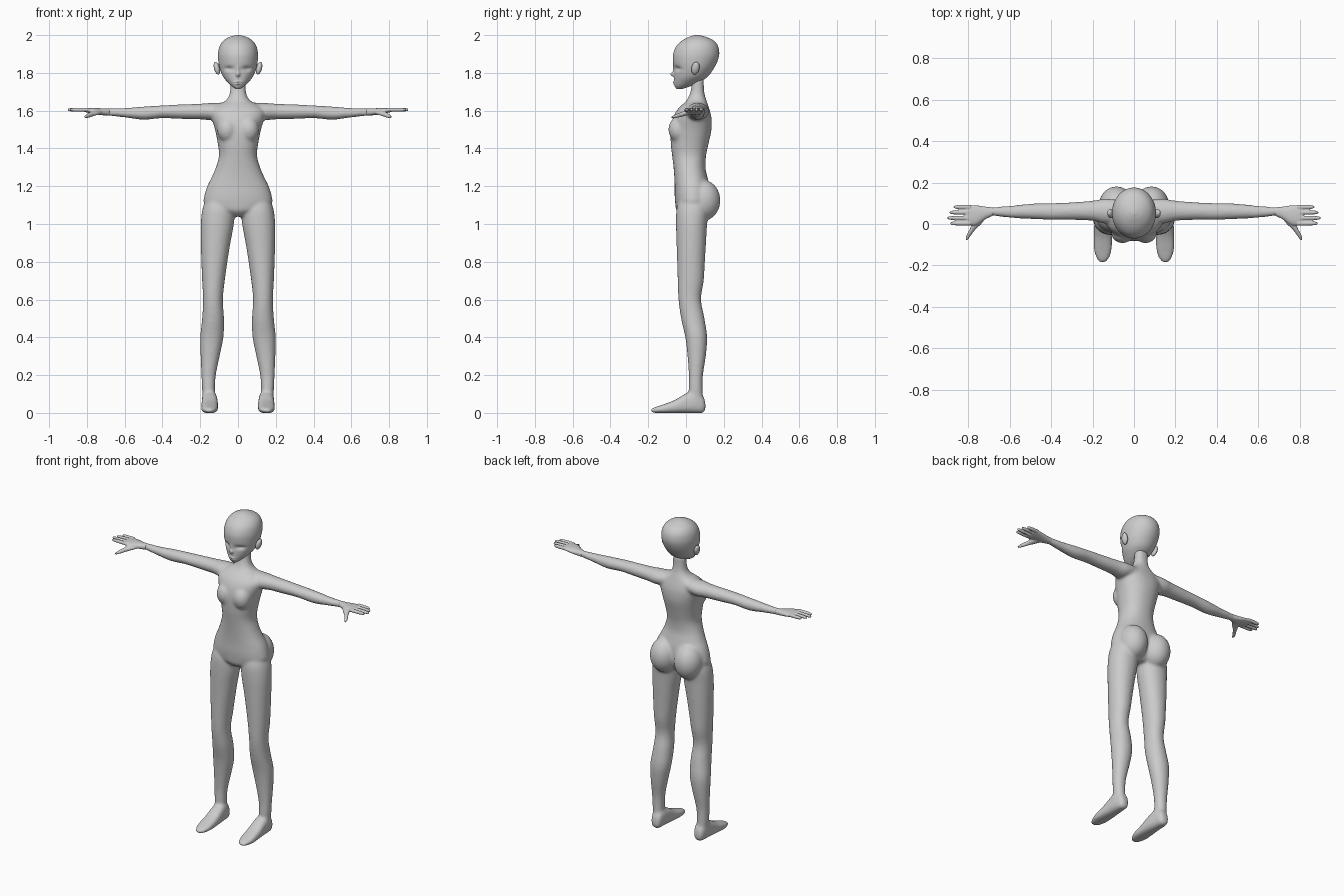
import bpy, bmesh, math
from mathutils import Matrix, Vector

ORDER = {'x': (0, 1, 2), 'y': (1, 0, 2), 'z': (2, 0, 1)}


def spline(rows, steps):
    """Smooth interpolation through cross-section rows."""
    out = []
    for i in range(len(rows) - 1):
        p0, p1 = rows[max(i - 1, 0)], rows[i]
        p2, p3 = rows[i + 1], rows[min(i + 2, len(rows) - 1)]
        for k in range(steps):
            t = k / steps
            out.append([0.5 * (2 * b + (c - a) * t + (2 * a - 5 * b + 4 * c - d) * t * t
                               + (3 * b - a - 3 * c + d) * t ** 3)
                        for a, b, c, d in zip(p0, p1, p2, p3)])
    return out + [list(rows[-1])]


def loft(bm, axis, rows, side=1, power=1.0, segs=32, steps=5):
    """Rows are (position, a_min, a_max, b_min, b_max) along the axis."""
    rings = []
    for t, a0, a1, b0, b1 in spline(rows, steps):
        ring = []
        for k in range(segs):
            w = 2 * math.pi * k / segs
            c, s = math.cos(w), math.sin(w)
            c = math.copysign(abs(c) ** power, c)
            s = math.copysign(abs(s) ** power, s)
            co = [0, 0, 0]
            for i, v in zip(ORDER[axis], (t, (a0 + a1) / 2 + c * (a1 - a0) / 2,
                                          (b0 + b1) / 2 + s * (b1 - b0) / 2)):
                co[i] = v
            co[0] *= side
            ring.append(bm.verts.new(co))
        rings.append(ring)
    for r, q in zip(rings, rings[1:]):
        for k in range(segs):
            n = (k + 1) % segs
            bm.faces.new((r[k], r[n], q[n], q[k]))
    bm.faces.new(rings[0])
    bm.faces.new(rings[-1])


def ellipsoid(bm, center, radii, rot=None):
    m = Matrix.Translation(center) @ (rot or Matrix()) @ Matrix.Diagonal((*radii, 1))
    bmesh.ops.create_uvsphere(bm, u_segments=32, v_segments=20, radius=1, matrix=m)


def finish(bm, name, voxel=None, smooth=0):
    bmesh.ops.recalc_face_normals(bm, faces=bm.faces)
    for f in bm.faces:
        f.smooth = True
    me = bpy.data.meshes.new(name)
    bm.to_mesh(me)
    bm.free()
    ob = bpy.data.objects.new(name, me)
    bpy.context.collection.objects.link(ob)
    if voxel:
        r = ob.modifiers.new("blend", 'REMESH')
        r.mode, r.voxel_size, r.use_smooth_shade = 'VOXEL', voxel, True
        s = ob.modifiers.new("soften", 'SMOOTH')
        s.factor, s.iterations = 0.5, smooth
    return ob


# Body: torso with neck, then mirrored limbs
bm = bmesh.new()
torso = [(1.04, .04, -.02, .08), (1.07, .12, -.05, .11), (1.11, .178, -.057, .125),
         (1.15, .178, -.06, .128), (1.2, .163, -.06, .125), (1.25, .138, -.062, .113),
         (1.3, .117, -.066, .103), (1.36, .101, -.073, .106), (1.42, .106, -.08, .118),
         (1.5, .122, -.082, .135), (1.56, .14, -.07, .135), (1.6, .143, -.05, .126),
         (1.63, .11, -.022, .116), (1.65, .07, 0, .11), (1.68, .047, .017, .1),
         (1.72, .041, .028, .095), (1.77, .041, .03, .095)]
loft(bm, 'z', [(z, -w, w, f, b) for z, w, f, b in torso], power=.9, segs=48)
for s in (-1, 1):
    # Legs
    loft(bm, 'z', [(.04, .12, .185, .02, .09), (.12, .122, .19, .014, .088),
                   (.2, .117, .194, .015, .09), (.3, .097, .198, .008, .105),
                   (.4, .077, .2, -.004, .112), (.5, .074, .19, -.026, .098),
                   (.6, .08, .185, -.04, .08), (.7, .07, .19, -.044, .094),
                   (.8, .056, .194, -.047, .1), (.9, .04, .197, -.05, .106),
                   (1.0, .022, .197, -.053, .112), (1.08, .02, .188, -.05, .12),
                   (1.14, .05, .165, -.03, .1)], s, .95)
    # Feet
    loft(bm, 'y', [(.103, .135, .168, .02, .05), (.09, .12, .18, 0, .09),
                   (.05, .112, .19, -.001, .12), (0, .107, .192, -.001, .103),
                   (-.06, .105, .195, -.001, .068), (-.12, .107, .195, -.001, .045),
                   (-.165, .12, .182, 0, .03), (-.187, .138, .166, .003, .02)], s, .75)
    # Arms
    loft(bm, 'x', [(.06, .01, .115, 1.565, 1.643), (.14, .002, .122, 1.55, 1.641),
                   (.2, .015, .113, 1.554, 1.637), (.3, .02, .105, 1.556, 1.633),
                   (.4, .02, .101, 1.56, 1.628), (.5, .024, .098, 1.552, 1.622),
                   (.6, .03, .088, 1.564, 1.614), (.7, .042, .08, 1.575, 1.611),
                   (.715, .045, .078, 1.577, 1.609)], s)
    # Buttocks and chest
    ellipsoid(bm, (s * .085, .09, 1.125), (.085, .092, .108))
    ellipsoid(bm, (s * .056, -.04, 1.5), (.055, .053, .068))
finish(bm, "body", .007, 14)

# Hands: palm, four fingers and thumb
for s, name in ((-1, "hand_right"), (1, "hand_left")):
    bm = bmesh.new()
    loft(bm, 'x', [(.68, .041, .08, 1.575, 1.61), (.72, .022, .084, 1.576, 1.612),
                   (.76, -.004, .09, 1.582, 1.615), (.8, -.006, .091, 1.59, 1.615),
                   (.817, 0, .087, 1.596, 1.611)], s, .9)
    for y, tip in ((.082, .872), (.056, .892), (.029, .902), (.003, .888)):
        loft(bm, 'x', [(x, y - r, y + r, 1.605 - r, 1.605 + r) for x, r in
                       ((.79, .0105), (.84, .0105), (tip - .012, .0085), (tip, .004))],
             s, 1, 16)
    loft(bm, 'y', [(.03, .715, .765, 1.58, 1.605), (0, .738, .783, 1.574, 1.6),
                   (-.025, .765, .794, 1.567, 1.592), (-.055, .788, .81, 1.561, 1.58),
                   (-.077, .803, .814, 1.561, 1.57)], s, 1, 16)
    finish(bm, name, .0035, 3)

# Head: skull loft, then soft bumps for the face
bm = bmesh.new()
skull = [(1.715, .012, -.05, -.02), (1.73, .034, -.06, .025), (1.75, .055, -.063, .07),
         (1.78, .079, -.063, .115), (1.82, .096, -.063, .145), (1.86, .104, -.069, .166),
         (1.9, .106, -.068, .176), (1.94, .098, -.052, .17), (1.97, .078, -.022, .148),
         (1.99, .046, .015, .108), (2.0, .01, .045, .07)]
loft(bm, 'z', [(z, -w, w, f, b) for z, w, f, b in skull], segs=96, steps=8)
bumps = [(0, 1.792, .009, .011, -.02), (0, 1.82, .008, .02, -.007),   # nose
         (0, 1.752, .02, .004, -.006), (0, 1.741, .016, .004, -.006),  # lips
         (.048, 1.822, .022, .012, .013), (-.048, 1.822, .022, .012, .013)]  # eyes
for v in bm.verts:
    if v.co.y < .02:
        x, _, z = v.co
        v.co.y += sum(d * math.exp(-((x - bx) / sx) ** 2 - ((z - bz) / sz) ** 2)
                      for bx, bz, sx, sz, d in bumps)
finish(bm, "head")

# Ears
for s, name in ((-1, "ear_right"), (1, "ear_left")):
    bm = bmesh.new()
    tilt = Matrix.Rotation(s * .25, 4, 'Y') @ Matrix.Rotation(-.2, 4, 'X')
    ellipsoid(bm, (s * .112, .05, 1.825), (.015, .021, .035), tilt)
    finish(bm, name)
